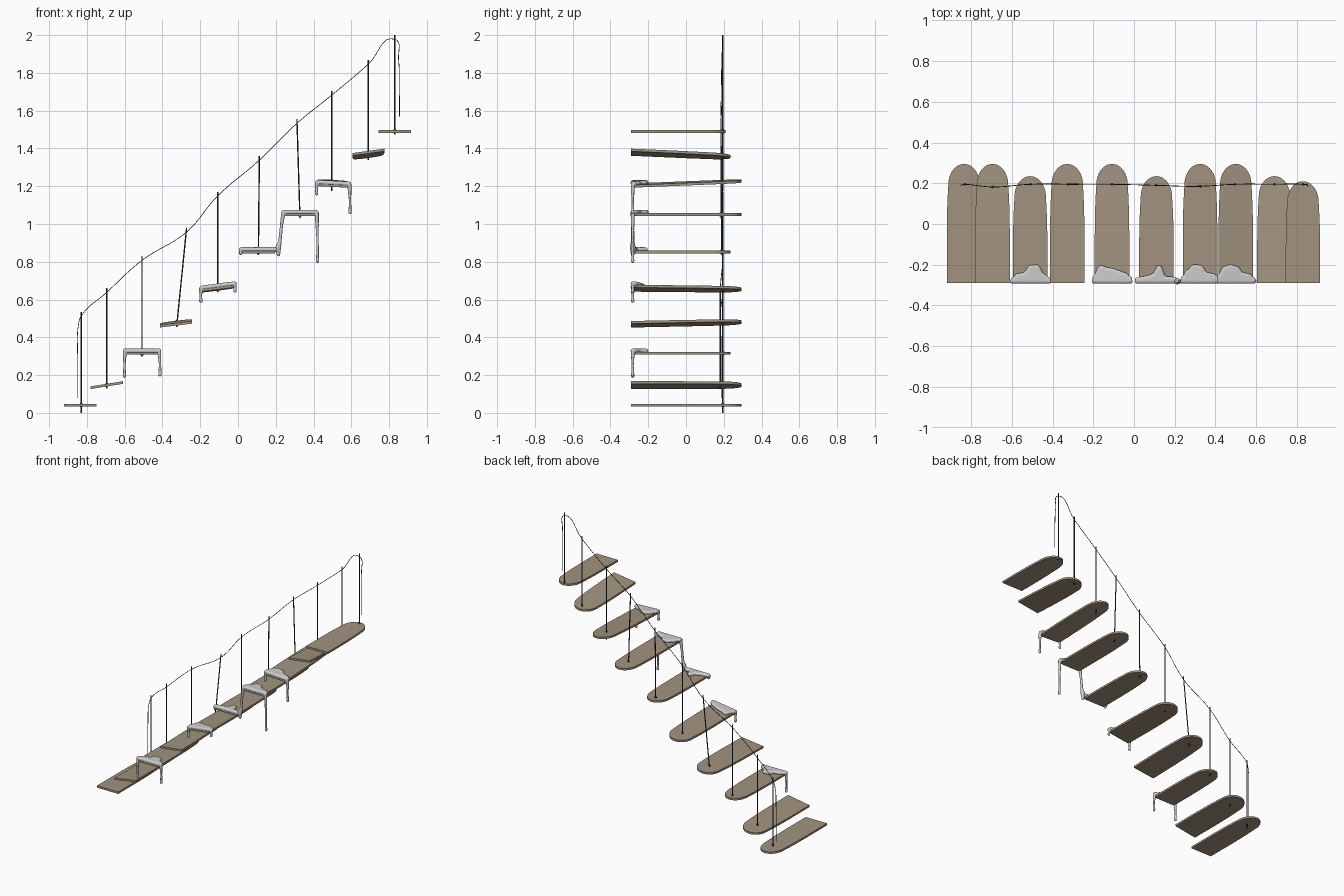
import bpy, bmesh, math
from mathutils import Vector, Matrix

if "Cube" in bpy.data.objects:
    bpy.data.objects.remove(bpy.data.objects["Cube"])

FRONT = -0.29
TH = 0.014


def material(name, rgb):
    m = bpy.data.materials.new(name)
    m.diffuse_color = (*rgb, 1)
    m.use_nodes = True
    m.node_tree.nodes["Principled BSDF"].inputs["Base Color"].default_value = m.diffuse_color
    return m


WOOD = material("tan_wood", (0.36, 0.29, 0.21))
DARK = material("dark_metal", (0.03, 0.04, 0.05))


def make(name, bm, mat=None):
    me = bpy.data.meshes.new(name)
    bm.to_mesh(me)
    bm.free()
    ob = bpy.data.objects.new(name, me)
    bpy.context.collection.objects.link(ob)
    if mat:
        me.materials.append(mat)
    return ob


# centre x, centre z, slope along x, slope along y, rounded end y
TREADS = [
    (-0.835, 0.040, 0, 0, 0.295), (-0.695, 0.147, 0.16, 0, 0.295),
    (-0.510, 0.315, 0, 0, 0.235), (-0.328, 0.475, 0.12, 0.02, 0.295),
    (-0.108, 0.657, 0.13, -0.01, 0.295), (0.110, 0.852, 0, 0, 0.235),
    (0.325, 1.050, 0, 0, 0.295), (0.500, 1.215, -0.05, 0.04, 0.295),
    (0.690, 1.367, 0.14, -0.045, 0.235), (0.830, 1.490, 0, 0, 0.210)]


def height(i, x, y):
    cx, cz, sx, sy, _ = TREADS[i]
    return cz + sx * (x - cx) + sy * y


def tread(i):
    cx, cz, sx, sy, end = TREADS[i]
    half = [(0.085, FRONT), (0.085, end - 0.35), (0.083, end - 0.22), (0.080, end - 0.15)]
    half += [(0.077 * math.cos(a), end - 0.10 + 0.10 * math.sin(a))
             for a in [k * math.pi / 24 for k in range(12)]]
    outline = half + [(0, end)] + [(-x, y) for x, y in reversed(half)]
    bm = bmesh.new()
    low = [bm.verts.new((cx + x, y, height(i, cx + x, y) - TH / 2)) for x, y in outline]
    face = bm.faces.new(low)
    top = bmesh.ops.extrude_face_region(bm, geom=[face])["geom"]
    bmesh.ops.translate(bm, vec=(0, 0, TH), verts=[v for v in top if isinstance(v, bmesh.types.BMVert)])
    bmesh.ops.recalc_face_normals(bm, faces=bm.faces)
    make(f"tread_{i + 1}", bm, WOOD)


def rod(bm, a, b, r, sides=12):
    a, b = Vector(a), Vector(b)
    d = b - a
    mat = Matrix.Translation((a + b) / 2) @ d.to_track_quat("Z", "Y").to_matrix().to_4x4()
    bmesh.ops.create_cone(bm, cap_ends=True, segments=sides, radius1=r, radius2=r,
                          depth=d.length, matrix=mat)


# bottom x, bottom z, top x, top z, y
POSTS = [
    (-0.830, 0.000, -0.830, 0.535, 0.195), (-0.695, 0.13, -0.695, 0.66, 0.182),
    (-0.508, 0.295, -0.508, 0.83, 0.195), (-0.325, 0.455, -0.272, 0.98, 0.195),
    (-0.108, 0.640, -0.108, 1.17, 0.195), (0.108, 0.835, 0.113, 1.36, 0.190),
    (0.328, 1.030, 0.312, 1.555, 0.185), (0.497, 1.175, 0.497, 1.705, 0.195),
    (0.690, 1.340, 0.690, 1.868, 0.195), (0.830, 1.475, 0.830, 2.00, 0.195)]

for i, (x0, z0, x1, z1, y) in enumerate(POSTS):
    tread(i)
    bm = bmesh.new()
    rod(bm, (x0, y, z0), (x1, y, z1), 0.0035)
    zt = height(i, x0, y)
    rod(bm, (x0, y, zt - 0.010), (x0, y, zt + 0.012), 0.007)   # collar through the tread
    make(f"post_{i + 1}", bm, DARK)

# rope rail with loose hanging ends
cu = bpy.data.curves.new("rope_rail", "CURVE")
cu.dimensions = "3D"
cu.bevel_depth = 0.002
cu.bevel_resolution = 1
cu.resolution_u = 8
cu.use_fill_caps = True
path = [(-0.851, 0.19, 0.08), (-0.850, 0.19, 0.32), (-0.844, 0.193, 0.47)]
path += [(x1, y, z1 - 0.022) for _, _, x1, z1, y in POSTS]
path += [(0.850, 0.19, 1.87), (0.854, 0.187, 1.72), (0.855, 0.185, 1.57)]
sp = cu.splines.new("BEZIER")
sp.bezier_points.add(len(path) - 1)
for p, co in zip(sp.bezier_points, path):
    p.co = co
    p.handle_left_type = p.handle_right_type = "AUTO"
rail = bpy.data.objects.new("rope_rail", cu)
bpy.context.collection.objects.link(rail)
cu.materials.append(DARK)


def sample(values, u):
    t = u * (len(values) - 1)
    k = min(int(t), len(values) - 2)
    f = t - k
    f = f * f * (3 - 2 * f)
    return values[k] * (1 - f) + values[k + 1] * f


def ball(bm, co, r):
    bmesh.ops.create_icosphere(bm, subdivisions=1, radius=r, matrix=Matrix.Translation(co))


# melted drape: a soft puddle on the tread's front edge with hanging drips
def drape(i, x0, x1, depths, drips):
    bm = bmesh.new()
    n = 34
    for k in range(n + 1):
        x = x0 + (x1 - x0) * k / n
        d = sample(depths, k / n)
        rows = max(1, round(d / 0.006))
        for j in range(rows + 1):
            y = FRONT + 0.008 + (d - 0.016) * j / rows
            ball(bm, (x, y, height(i, x, y) + TH / 2 + 0.006), 0.013)
    for drip in drips:
        for (xa, za, ra), (xb, zb, rb) in zip(drip, drip[1:]):
            steps = max(2, int(math.hypot(xb - xa, zb - za) / 0.004))
            for s in range(steps + 1):
                t = s / steps
                ball(bm, (xa + (xb - xa) * t, FRONT + 0.008, za + (zb - za) * t), ra + (rb - ra) * t)
    ob = make(f"melted_drape_{i + 1}", bm)
    m = ob.modifiers.new("fuse", "REMESH")
    m.mode = "VOXEL"
    m.voxel_size = 0.0035
    m.use_smooth_shade = True
    s = ob.modifiers.new("soften", "SMOOTH")
    s.factor = 0.5
    s.iterations = 4
    bpy.context.view_layer.objects.active = ob
    for mod in ("fuse", "soften"):
        bpy.ops.object.modifier_apply(modifier=mod)


def drip(x, top, bottom, lean=0.0):
    mid = (top + bottom) / 2
    return [(x, top, 0.013), (x + lean, mid, 0.008), (x + lean, bottom + 0.03, 0.009),
            (x + lean, bottom + 0.010, 0.011)]


drape(2, -0.596, -0.419, [.025, .045, .05, .085, .088, .045, .025],
      [drip(-0.599, 0.33, 0.185, -0.002), drip(-0.417, 0.33, 0.192, 0.004)])
drape(4, -0.193, -0.020, [.035, .085, .075, .07, .06, .05, .03],
      [drip(-0.196, 0.655, 0.582, -0.001), drip(-0.017, 0.685, 0.635, 0.001)])
drape(5, 0.016, 0.205, [.025, .03, .035, .045, .085, .03, .03, .025],
      [drip(0.015, 0.865, 0.835)])
drape(6, 0.240, 0.413, [.03, .065, .09, .085, .05, .045, .03],
      [drip(0.417, 1.06, 0.793, 0.004),
       [(0.240, 1.06, 0.014), (0.230, 0.99, 0.010), (0.222, 0.91, 0.011),
        (0.213, 0.875, 0.018), (0.214, 0.838, 0.011)]])
drape(7, 0.419, 0.588, [.04, .08, .088, .08, .05, .045, .025],
      [drip(0.417, 1.215, 1.15, -0.001), drip(0.590, 1.205, 1.05, 0.003)])
